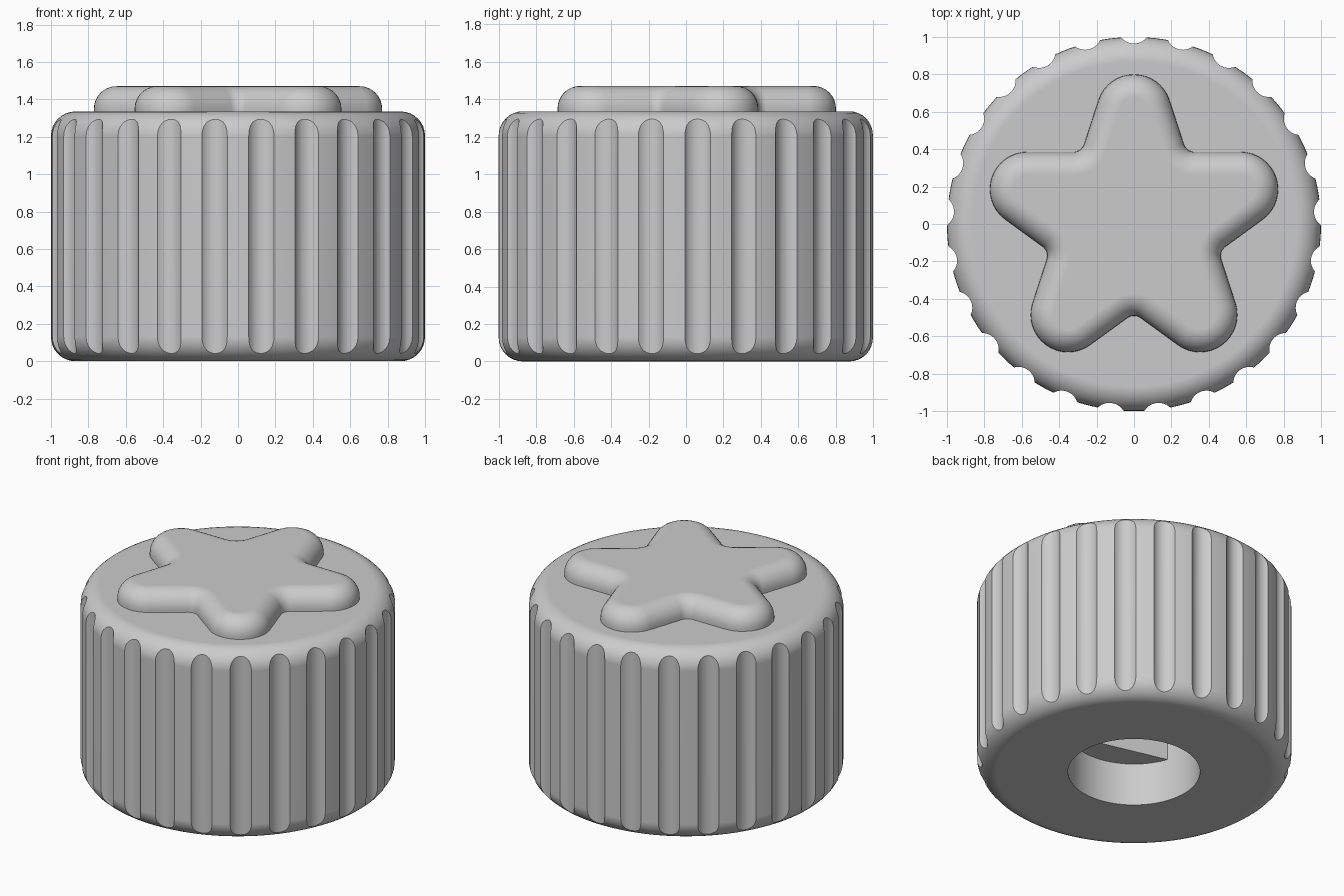
import bpy, bmesh
from math import radians, sin, cos, pi
from mathutils import Matrix, Vector

if "Cube" in bpy.data.objects:
    bpy.data.objects.remove(bpy.data.objects["Cube"], do_unlink=True)

R, H, FILLET = 1.0, 1.335, 0.13      # knob body
GROOVES = 25
SHAFT_R, STEP_Z, HOLE_TOP = 0.42, 0.30, 1.0

grey = bpy.data.materials.new("plain_grey")
grey.use_nodes = True
colour = (0.6, 0.6, 0.6, 1)
grey.diffuse_color = colour
grey.node_tree.nodes["Principled BSDF"].inputs["Base Color"].default_value = colour


def polar(r, a):
    return Vector((r * cos(a), r * sin(a)))


def make(name, bm):
    bmesh.ops.recalc_face_normals(bm, faces=bm.faces)
    mesh = bpy.data.meshes.new(name)
    bm.to_mesh(mesh)
    bm.free()
    mesh.materials.append(grey)
    obj = bpy.data.objects.new(name, mesh)
    bpy.context.collection.objects.link(obj)
    return obj


def loft(name, rings):
    """Skin a stack of closed rings and cap both ends."""
    bm = bmesh.new()
    loops = [[bm.verts.new(p) for p in ring] for ring in rings]
    n = len(loops[0])
    for low, high in zip(loops, loops[1:]):
        for i in range(n):
            j = (i + 1) % n
            bm.faces.new((low[i], low[j], high[j], high[i]))
    bm.faces.new(loops[0][::-1])
    bm.faces.new(loops[-1])
    return make(name, bm)


def select(obj):
    bpy.ops.object.select_all(action='DESELECT')
    obj.select_set(True)
    bpy.context.view_layer.objects.active = obj


def cut(obj, cutter):
    mod = obj.modifiers.new("cut", 'BOOLEAN')
    mod.operation, mod.solver, mod.object = 'DIFFERENCE', 'EXACT', cutter
    select(obj)
    bpy.ops.object.modifier_apply(modifier=mod.name)
    bpy.data.objects.remove(cutter, do_unlink=True)


def smooth(obj, angle):
    select(obj)
    bpy.ops.object.shade_smooth_by_angle(angle=radians(angle))
    mod = obj.modifiers.new("flat_caps", 'WEIGHTED_NORMAL')
    mod.keep_sharp = True


# Body: cylinder with rounded rims
steps = [i / 8 * pi / 2 for i in range(9)]
profile = [(R - FILLET + FILLET * sin(t), FILLET - FILLET * cos(t)) for t in steps]
profile += [(r, H - z) for r, z in reversed(profile)]
SEG = 150
body = loft("knob_body", [[(*polar(r, 2 * pi * i / SEG), z) for i in range(SEG)]
                          for r, z in profile])

# Grip grooves around the side
bm = bmesh.new()
for i in range(GROOVES):
    spot = polar(1.052, pi / 2 + 2 * pi * i / GROOVES)
    bmesh.ops.create_cone(bm, cap_ends=True, segments=40, radius1=0.0875, radius2=0.0875,
                          depth=2, matrix=Matrix.Translation((*spot, H / 2)))
cut(body, make("groove_cutter", bm))

# Shaft hole: round mouth, D-shaped above the step
bm = bmesh.new()
bmesh.ops.create_cone(bm, cap_ends=True, segments=96, radius1=SHAFT_R, radius2=SHAFT_R,
                      depth=HOLE_TOP + 0.1,
                      matrix=Matrix.Translation((0, 0, HOLE_TOP / 2 - 0.05)))
hole = make("hole_cutter", bm)
bm = bmesh.new()
flat_side = (Matrix.Rotation(radians(-14), 4, 'Z')
             @ Matrix.Translation((0, -0.232 - 0.5, STEP_Z + 0.5)))
bmesh.ops.create_cube(bm, size=1, matrix=flat_side)
cut(hole, make("flat_block", bm))
cut(body, hole)
smooth(body, 25)

# Raised star with rounded tips, notches and top edge
TIP, TIP_R, NOTCH_R = 0.6, 0.2, 0.06
NOTCH = (TIP * sin(radians(18)) + TIP_R) / cos(radians(36)) + NOTCH_R / cos(radians(36))


def star_ring(inset, z):
    pts = []
    for k in range(5):
        a = radians(90 + 72 * k)
        b = a + radians(36)
        for i in range(17):
            pts.append(polar(TIP, a) + polar(TIP_R - inset, a + radians(-72 + 9 * i)))
        for i in range(9):
            pts.append(polar(NOTCH, b) - polar(NOTCH_R + inset, b + radians(36 - 9 * i)))
    return [(p.x, p.y, z) for p in pts]


ROUND, TOP = 0.12, 1.47
rings = [star_ring(0, H - 0.02)]
rings += [star_ring(ROUND * (1 - cos(t)), TOP - ROUND + ROUND * sin(t)) for t in steps]
star = loft("raised_star", rings)
smooth(star, 40)
